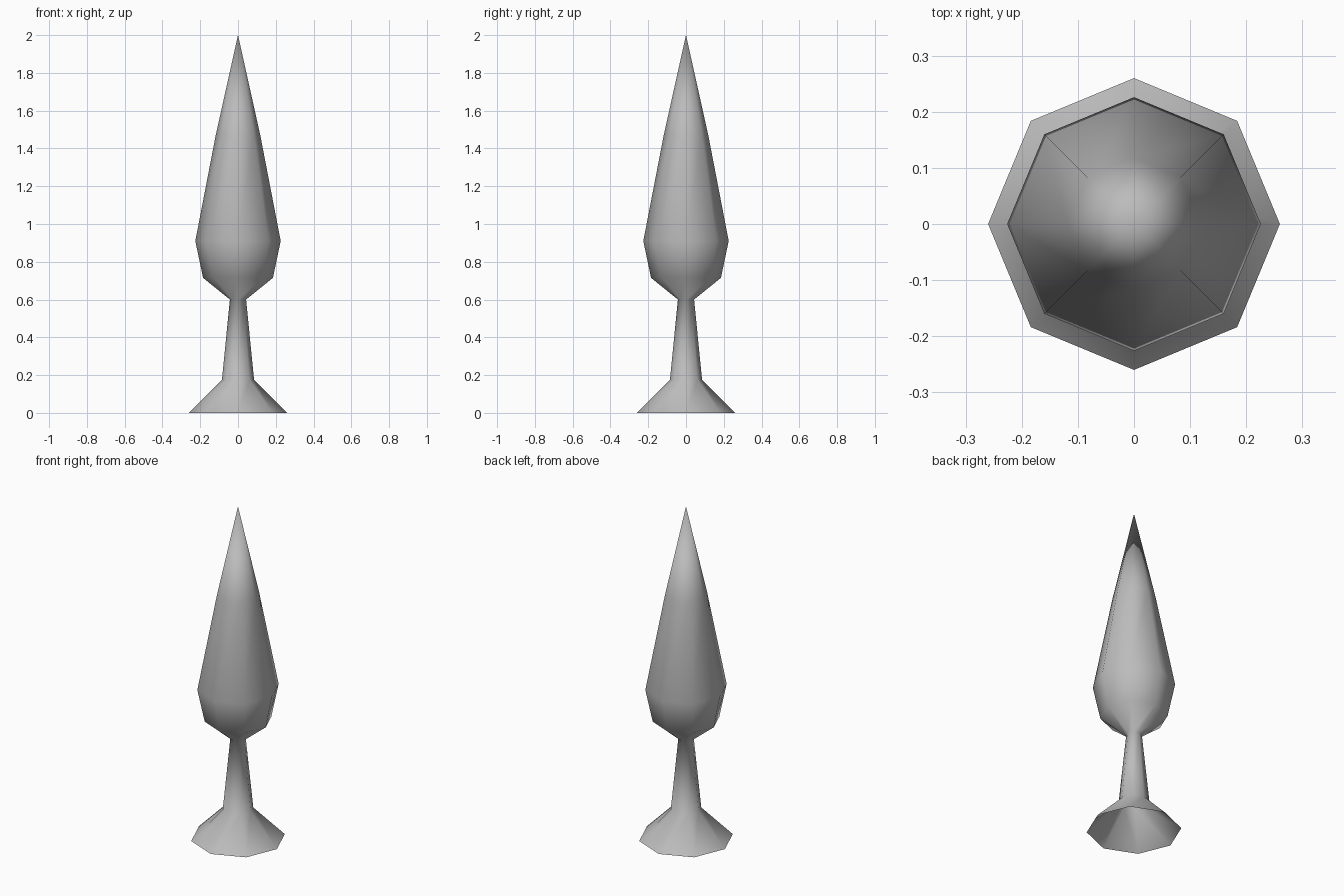
import bpy
import bmesh
from math import cos, sin, pi

cube = bpy.data.objects.get("Cube")
if cube:
    bpy.data.objects.remove(cube, do_unlink=True)

SIDES = 8

grey = bpy.data.materials.new("plain grey")
grey.use_nodes = True
colour = (0.5, 0.5, 0.5, 1)
grey.diffuse_color = colour
grey.node_tree.nodes["Principled BSDF"].inputs["Base Color"].default_value = colour


def lathe(name, profile):
    """Spin a (radius, height) profile into an eight-sided, open-ended skin."""
    bm = bmesh.new()
    rings = []
    for r, z in profile:
        if r == 0:
            rings.append([bm.verts.new((0, 0, z))] * SIDES)
        else:
            rings.append([bm.verts.new((r * cos(2 * pi * i / SIDES),
                                        r * sin(2 * pi * i / SIDES), z))
                          for i in range(SIDES)])
    for low, high in zip(rings, rings[1:]):
        for i in range(SIDES):
            j = (i + 1) % SIDES
            corners = [low[i], low[j], high[j], high[i]]
            bm.faces.new(list(dict.fromkeys(corners))).smooth = True
    mesh = bpy.data.meshes.new(name)
    bm.to_mesh(mesh)
    bm.free()
    mesh.materials.append(grey)
    obj = bpy.data.objects.new(name, mesh)
    bpy.context.collection.objects.link(obj)
    return obj


# Flared foot, tapering stem, rounded bulb and long spire in one skin
lathe("finial", [(0.26, 0), (0.085, 0.175), (0.043, 0.6), (0.185, 0.715),
                 (0.226, 0.91), (0.118, 1.47), (0, 2)])
